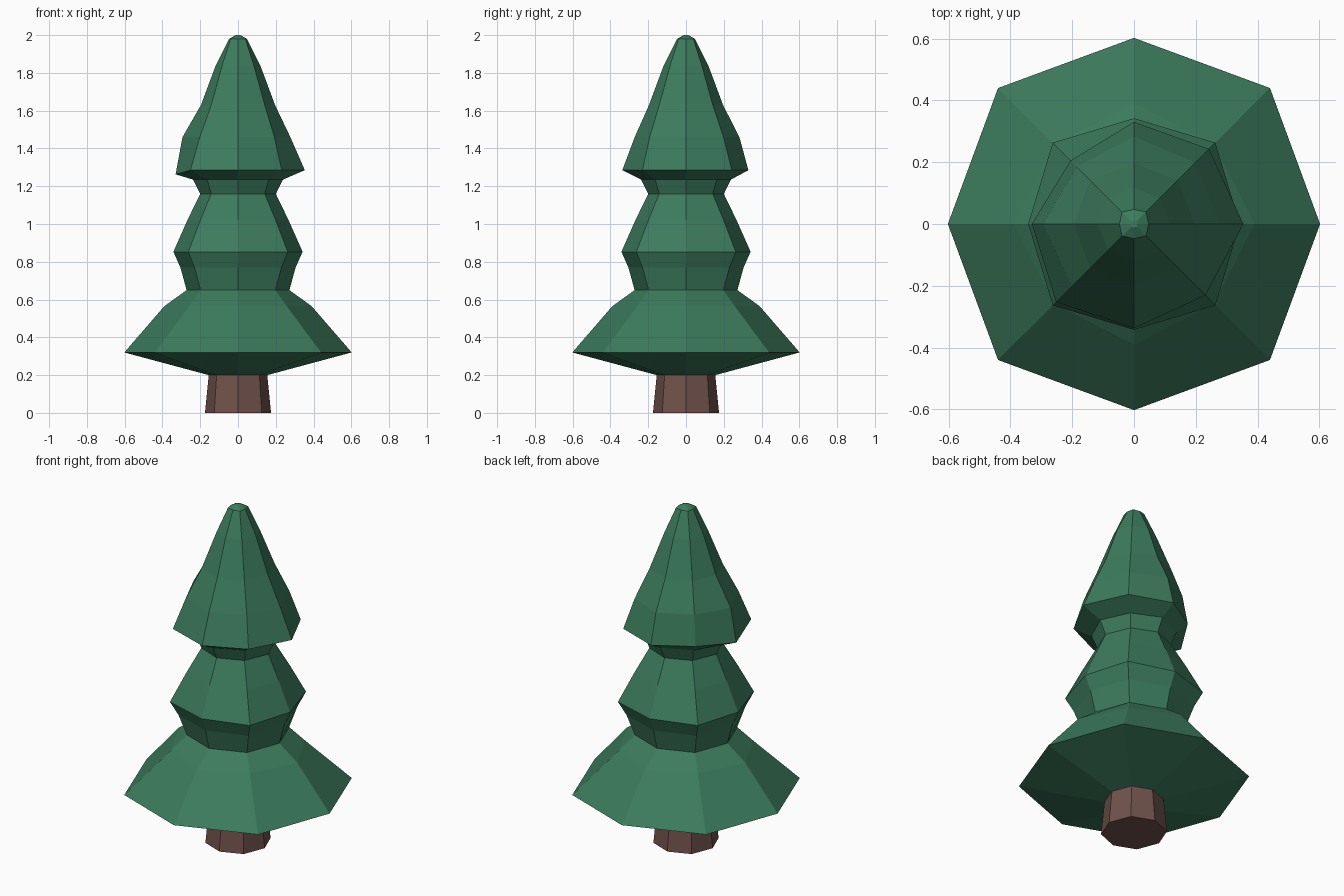
import bpy, bmesh
from math import cos, sin, pi

if "Cube" in bpy.data.objects:
    bpy.data.objects.remove(bpy.data.objects["Cube"])

N = 8


def material(name, color):
    m = bpy.data.materials.new(name)
    m.diffuse_color = (*color, 1)
    m.use_nodes = True
    m.node_tree.nodes["Principled BSDF"].inputs["Base Color"].default_value = m.diffuse_color
    return m


def lathe(name, rings, mat):
    """Rings are (z, radius on the axes, radius on the diagonals, optional scale per corner)."""
    bm = bmesh.new()
    loops = []
    for z, axis, diag, *scale in rings:
        s = scale[0] if scale else [1] * N
        loop = []
        for i in range(N):
            r = (diag if i % 2 else axis) * s[i]
            a = i * 2 * pi / N
            loop.append(bm.verts.new((r * cos(a), r * sin(a), z)))
        loops.append(loop)
    for lo, hi in zip(loops, loops[1:]):
        for i in range(N):
            j = (i + 1) % N
            bm.faces.new((lo[i], lo[j], hi[j], hi[i]))
    bm.faces.new(loops[0][::-1])
    bm.faces.new(loops[-1])
    bmesh.ops.recalc_face_normals(bm, faces=bm.faces[:])
    me = bpy.data.meshes.new(name)
    bm.to_mesh(me)
    bm.free()
    me.materials.append(mat)
    ob = bpy.data.objects.new(name, me)
    bpy.context.collection.objects.link(ob)
    return ob


bark = material("bark", (0.16, 0.085, 0.07))
needles = material("needles", (0.045, 0.2, 0.11))

# Tapered trunk
lathe("trunk", [(0, 0.175, 0.178), (0.2, 0.155, 0.16)], bark)

# Slightly uneven rim of the top tier
rim = [1.05, 1.04, 0.98, 0.88, 0.98, 1.08, 1.0, 0.99]
soft = [0.99, 1.02, 1.01, 0.95, 1.05, 1.04, 0.97, 0.99]

# Three stacked foliage tiers
foliage = lathe("foliage", [
    (0.2, 0.155, 0.16),
    (0.32, 0.602, 0.622),
    (0.565, 0.39, 0.365),
    (0.65, 0.272, 0.28),
    (0.77, 0.305, 0.325),
    (0.853, 0.342, 0.372),
    (1.02, 0.268, 0.282),
    (1.16, 0.2, 0.2),
    (1.235, 0.238, 0.23),
    (1.285, 0.337, 0.33, rim),
    (1.46, 0.28, 0.275, soft),
    (1.63, 0.196, 0.2),
    (1.84, 0.118, 0.118),
    (1.98, 0.047, 0.055),
    (2.0, 0.012, 0.012),
], needles)

# Drooping corner on the left of the top tier's rim
foliage.data.vertices[9 * N + 4].co.z = 1.263
